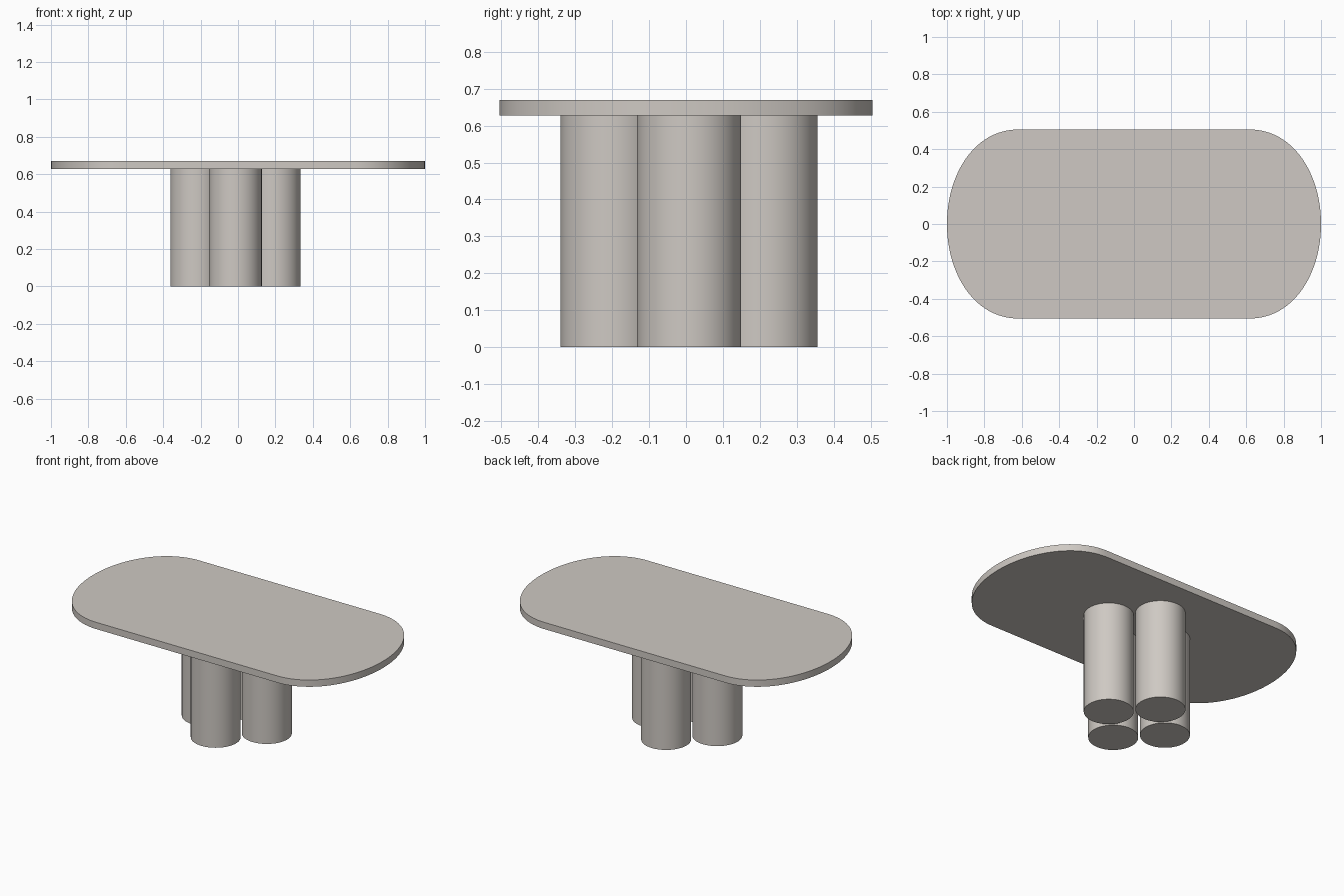
import bpy, bmesh, math
from mathutils import Vector
from mathutils.geometry import interpolate_bezier

if "Cube" in bpy.data.objects:
    bpy.data.objects.remove(bpy.data.objects["Cube"])

TOP, UNDER = 0.669, 0.627
LEG_R, LEG_OFFSET = 0.141, 0.207

stone = bpy.data.materials.new("warm grey stone")
stone.diffuse_color = (0.62, 0.584, 0.546, 1)
stone.use_nodes = True
stone.node_tree.nodes["Principled BSDF"].inputs["Base Color"].default_value = stone.diffuse_color


def finish(name, bm):
    bmesh.ops.recalc_face_normals(bm, faces=bm.faces)
    mesh = bpy.data.meshes.new(name)
    bm.to_mesh(mesh)
    bm.free()
    mesh.materials.append(stone)
    obj = bpy.data.objects.new(name, mesh)
    bpy.context.collection.objects.link(obj)
    bpy.ops.object.select_all(action='DESELECT')
    obj.select_set(True)
    bpy.context.view_layer.objects.active = obj
    bpy.ops.object.shade_smooth_by_angle(angle=math.radians(35))
    return obj


# Tabletop: one rounded corner mirrored into a full outline, then extruded
corner = interpolate_bezier(Vector((1, 0)), Vector((1, 0.27)),
                            Vector((0.85, 0.505)), Vector((0.62, 0.505)), 32)
half = [(p.x, p.y) for p in corner] + [(-p.x, p.y) for p in reversed(corner)]
outline = half + [(-x, -y) for x, y in half[1:-1]] 
outline = half + [(x, -y) for x, y in reversed(half[1:-1])]
bm = bmesh.new()
face = bm.faces.new([bm.verts.new((x, y, UNDER)) for x, y in outline])
ext = bmesh.ops.extrude_face_region(bm, geom=[face], use_keep_orig=True)
bmesh.ops.translate(bm, vec=(0, 0, TOP - UNDER),
                    verts=[v for v in ext["geom"] if isinstance(v, bmesh.types.BMVert)])
finish("tabletop", bm)

# Four column legs in a diamond, slightly off centre
for i, name in enumerate(("right_leg", "back_leg", "left_leg", "front_leg")):
    a = i * math.pi / 2
    bm = bmesh.new()
    bmesh.ops.create_cone(bm, cap_ends=True, segments=64, radius1=LEG_R,
                          radius2=LEG_R, depth=UNDER)
    bmesh.ops.translate(bm, verts=bm.verts,
                        vec=(-0.014 + LEG_OFFSET * math.cos(a),
                             0.008 + LEG_OFFSET * math.sin(a), UNDER / 2))
    finish(name, bm)
